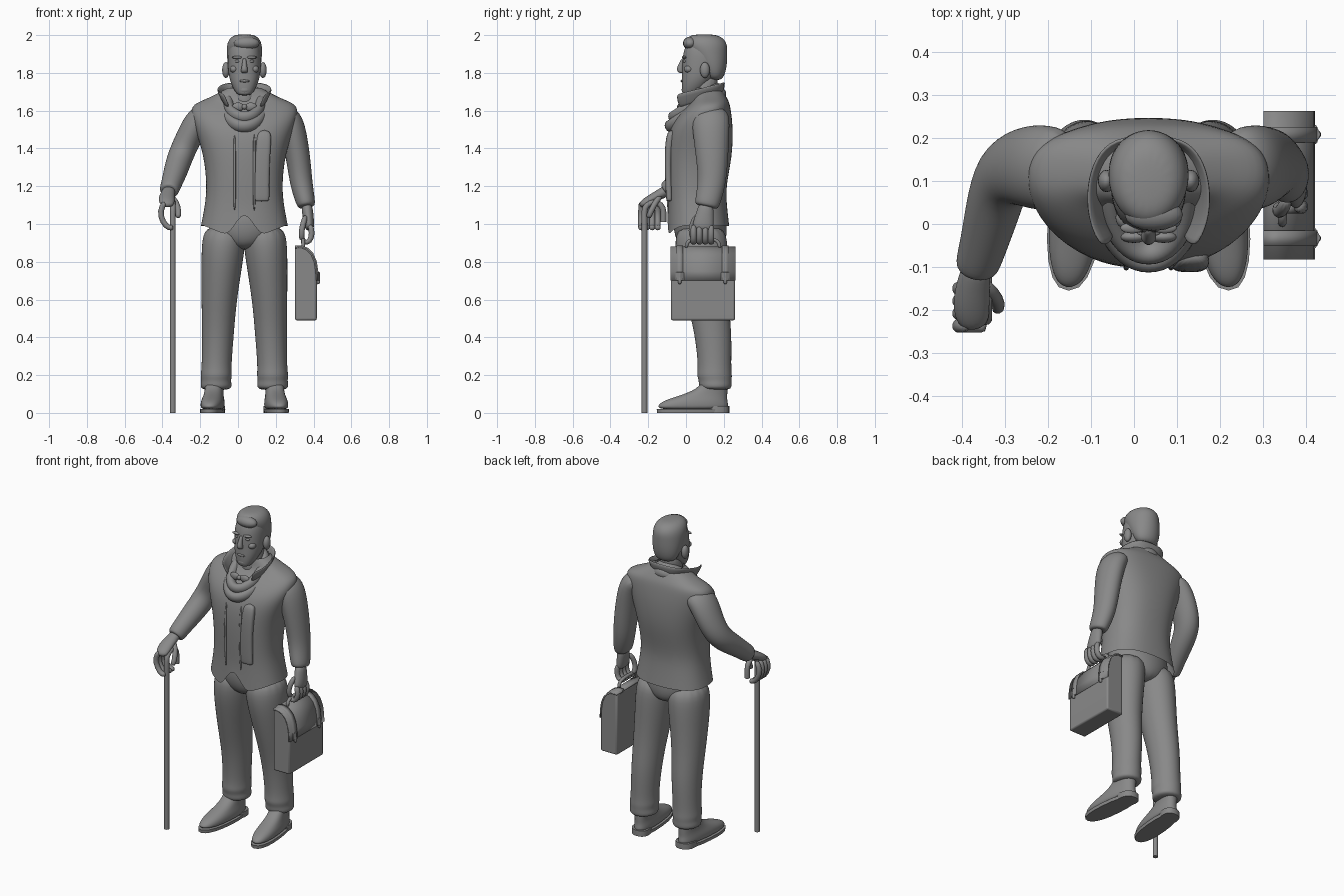
import bpy
import bmesh
from math import sin, cos, pi, radians, copysign
from mathutils import Vector, Matrix

default_cube = bpy.data.objects.get("Cube")
if default_cube:
    bpy.data.objects.remove(default_cube, do_unlink=True)

grey = bpy.data.materials.new("plain_grey")
grey.use_nodes = True
grey.diffuse_color = (.25, .25, .25, 1)
grey.node_tree.nodes["Principled BSDF"].inputs["Base Color"].default_value = grey.diffuse_color

AXIS_X, AXIS_Y, AXIS_Z = Vector((1, 0, 0)), Vector((0, 1, 0)), Vector((0, 0, 1))
MID = .034          # the body stands slightly off the model centre
SIDES = {"right": -1, "left": 1}


def finish(name, bm, subdiv=0, thickness=0, bevel=0):
    """Turn a bmesh into a smooth shaded object with its modifiers."""
    bmesh.ops.recalc_face_normals(bm, faces=bm.faces)
    data = bpy.data.meshes.new(name)
    bm.to_mesh(data)
    bm.free()
    data.materials.append(grey)
    data.shade_smooth()
    if not subdiv:
        data.set_sharp_from_angle(angle=radians(45))
    part = bpy.data.objects.new(name, data)
    bpy.context.collection.objects.link(part)
    if thickness:
        part.modifiers.new("thickness", "SOLIDIFY").thickness = thickness
    if bevel:
        rounding = part.modifiers.new("rounding", "BEVEL")
        rounding.width = bevel
        rounding.segments = 2
    if subdiv:
        part.modifiers.new("smoothing", "SUBSURF").levels = subdiv
        part.modifiers["smoothing"].render_levels = subdiv
    return part


def skin(name, rows, wrap=True, closed=False, cap=True, **options):
    """Join rows of points with quads."""
    bm = bmesh.new()
    grid = [[bm.verts.new(point) for point in row] for row in rows]
    count = len(rows[0])
    pairs = list(zip(grid, grid[1:]))
    if closed:
        pairs.append((grid[-1], grid[0]))
    for low, high in pairs:
        for i in range(count if wrap else count - 1):
            j = (i + 1) % count
            bm.faces.new((low[i], low[j], high[j], high[i]))
    if cap and not closed:
        bm.faces.new(grid[0])
        bm.faces.new(grid[-1])
    return finish(name, bm, **options)


def power_of(value, power):
    return copysign(abs(value) ** power, value)


def rings(sections, ref=AXIS_Y, sides=16, power=1, flat=False, closed=False):
    """Oval rings (x, y, z, radius, radius) set level or across the path."""
    centres = [Vector(s[:3]) for s in sections]
    last = len(centres) - 1
    rows = []
    for i, section in enumerate(sections):
        u, v = AXIS_X, AXIS_Y
        if not flat:
            ahead = centres[(i + 1) % (last + 1) if closed else min(i + 1, last)]
            behind = centres[i - 1 if closed else max(i - 1, 0)]
            along = (ahead - behind).normalized()
            u = along.cross(ref).normalized()
            v = u.cross(along)
        turns = [2 * pi * k / sides for k in range(sides)]
        rows.append([centres[i] + u * section[3] * power_of(cos(a), power)
                     + v * section[4] * power_of(sin(a), power) for a in turns])
    return rows


def loft(name, sections, subdiv=2, **shape):
    return skin(name, rings(sections, **shape), closed=shape.get("closed", False), subdiv=subdiv)


def stack(name, levels, **shape):
    """Level rings (z, y, width, depth) on the body's centre line."""
    return loft(name, [(MID, y, z, w, d) for z, y, w, d in levels], flat=True, **shape)


def tube(name, points, radius, ref=AXIS_Y, subdiv=1):
    return loft(name, [(*p, radius, radius) for p in points], ref=ref, sides=10, subdiv=subdiv)


def ball(name, place, size):
    bm = bmesh.new()
    bmesh.ops.create_uvsphere(bm, u_segments=16, v_segments=10, radius=1,
                              matrix=Matrix.LocRotScale(Vector(place), None, Vector(size)))
    return finish(name, bm)


# Jacket, with a pointed and notched front hem
jacket_rows = rings([(MID, y, z, w, d) for z, y, w, d in (
    (.99, .065, .232, .165), (1.1, .06, .21, .157), (1.2, .055, .2, .157),
    (1.36, .07, .215, .177), (1.5, .078, .262, .172), (1.58, .1, .287, .142),
    (1.635, .125, .28, .108), (1.665, .13, .19, .09), (1.72, .115, .09, .07))],
    flat=True, sides=24, power=.82)
for point in jacket_rows[0]:
    reach = abs(point.x - MID)
    if point.y < .05:
        point.z = 1.1 if reach < .03 else .905 + reach * .4
skin("jacket", jacket_rows, cap=False, subdiv=2)
for side, sign in SIDES.items():
    loft(side + "_jacket_edge", [(MID + sign * .052, y, z, .007, .007) for z, y in (
        (1.06, -.093), (1.2, -.1), (1.35, -.104), (1.48, -.09))], sides=8, subdiv=1)

# Sleeves
loft("right_sleeve", [
    (-.14, .13, 1.595, .055, .085), (-.205, .13, 1.565, .075, .105),
    (-.26, .135, 1.46, .07, .095), (-.305, .12, 1.36, .069, .08),
    (-.327, .04, 1.29, .066, .068), (-.35, -.05, 1.22, .056, .056),
    (-.366, -.1, 1.175, .053, .053), (-.367, -.107, 1.17, .04, .04)])
loft("left_sleeve", [
    (.21, .13, 1.595, .055, .085), (.275, .13, 1.565, .075, .105),
    (.306, .135, 1.43, .068, .094), (.325, .14, 1.3, .064, .082),
    (.337, .135, 1.2, .06, .074), (.362, .11, 1.1, .051, .068),
    (.363, .108, 1.09, .04, .055)])

# Trousers
stack("trouser_seat", [(1.12, .07, .18, .13), (1, .073, .205, .146),
                       (.92, .08, .17, .14), (.86, .085, .07, .1)])
for side, sign in SIDES.items():
    loft(side + "_trouser_leg", [(MID + sign * x, y, z, w, d) for x, y, z, w, d in (
        (.1, .08, 1, .115, .13), (.112, .08, .88, .118, .145),
        (.122, .092, .75, .108, .132), (.135, .115, .58, .094, .112),
        (.14, .145, .42, .086, .1), (.148, .152, .24, .079, .088),
        (.149, .15, .2, .086, .096), (.15, .155, .17, .079, .088),
        (.15, .155, .14, .087, .09), (.15, .158, .12, .07, .075))], flat=True)

# Shoes turned slightly outwards
for side, sign in SIDES.items():
    def shoe_part(name, levels, subdiv):
        rows = rings([(MID + sign * .163, y, z, w, d) for z, y, w, d in levels], flat=True, sides=20, power=.85)
        for row in rows:
            for p in row:
                p.x += sign * .09 * (.1 - p.y)
        skin(side + name, rows, subdiv=subdiv)

    shoe_part("_shoe_upper", [(.015, .036, .056, .186), (.04, .037, .062, .19), (.065, .05, .06, .17),
                              (.09, .09, .052, .13), (.125, .14, .048, .08), (.18, .155, .055, .062)], 2)
    shoe_part("_shoe_sole", [(0, .035, .062, .188), (.02, .035, .064, .19)], 0)
    shoe_part("_shoe_heel", [(0, .17, .055, .06), (.036, .17, .055, .06)], 0)
    for row in range(3):
        y, z = .01 + row * .027, .092 + row * .017
        for slant in (-1, 1):
            tube(side + "_shoe_lace", [(MID + sign * .17 + k * .032, y - slant * k * .012, z - abs(k) * .012)
                                       for k in (-1, 0, 1)], .006)

# Neck, head and hair
stack("neck", [(1.6, .085, .07, .07), (1.7, .095, .064, .066), (1.8, .115, .062, .065)])
stack("head", [(1.68, .015, .03, .03), (1.697, .028, .05, .05), (1.75, .053, .076, .078),
               (1.8, .074, .087, .096), (1.86, .09, .09, .112), (1.92, .098, .09, .113),
               (1.97, .1, .07, .09), (1.985, .1, .03, .04)], power=.9)
stack("hair", [(1.76, .155, .05, .03), (1.79, .15, .078, .058), (1.85, .137, .092, .083),
               (1.91, .117, .096, .104), (1.95, .106, .095, .115), (1.985, .1, .08, .1),
               (2.005, .095, .045, .06)])
ball("hair_quiff", (MID + .012, .022, 1.957), (.068, .038, .034))
loft("nose", [(MID, -.012, 1.88, .01, .01), (MID, -.024, 1.85, .011, .014),
              (MID, -.034, 1.815, .019, .02), (MID, -.022, 1.798, .018, .014)], flat=True)
ball("lips", (MID, -.02, 1.757), (.028, .009, .007))
ball("chin", (MID, -.003, 1.71), (.032, .02, .022))
for side, sign in SIDES.items():
    ball(side + "_ear", (MID + sign * .098, .1, 1.815), (.02, .026, .042))
    ball(side + "_eyebrow", (MID + sign * .038, -.009, 1.882), (.028, .013, .008))
    ball(side + "_eye", (MID + sign * .036, -.004, 1.861), (.015, .011, .008))
    ball(side + "_cheekbone", (MID + sign * .055, .015, 1.82), (.022, .026, .02))
    ball(side + "_bow_tie_wing", (MID + sign * .034, -.03, 1.62), (.032, .014, .023))
ball("bow_tie_knot", (MID, -.035, 1.62), (.014, .014, .014))

# Upturned collar and looped scarf
turns = [radians(-52 + 284 * k / 20) for k in range(21)]
collar_rows = [[(MID + width * power_of(cos(a), .6), .06 + depth * sin(a), base + .035 * sin(a))
                for a in turns] for width, depth, base in
               ((.1, .115, 1.645), (.118, .132, 1.68), (.138, .138, 1.718))]
skin("collar", collar_rows, wrap=False, cap=False, subdiv=1, thickness=.012)
for name, scale, lift in (("outer_scarf_loop", 1, 0), ("inner_scarf_loop", .86, .035)):
    loop = [2 * pi * k / 24 for k in range(24)]
    loft(name, [(MID + .1 * scale * cos(a), .05 + .135 * scale * sin(a),
                 1.605 + lift + .09 * scale * sin(a), .03, .036) for a in loop],
         ref=Vector((0, -.55, .83)), sides=10, closed=True, subdiv=1)
loft("scarf_tail", [(.14, -.075, 1.5, .038, .022), (.135, -.093, 1.42, .04, .02),
                    (.125, -.095, 1.28, .04, .018), (.125, -.088, 1.13, .042, .018),
                    (.125, -.088, 1.12, .04, .014)], flat=True, power=.7)

# Right hand resting on the cane
loft("right_palm", [(-.36, -.08, 1.19, .032, .032), (-.375, -.14, 1.155, .04, .028),
                    (-.38, -.2, 1.125, .045, .024), (-.37, -.245, 1.095, .032, .018)], ref=AXIS_Z)
for i in range(4):
    y = -.237 + i * .029
    tube("right_finger", [(-.385, y, 1.12), (-.415, y, 1.07), (-.4, y, 1.01),
                          (-.365, y, .975), (-.342, y, .985)], .017)
tube("right_thumb", [(-.36, -.13, 1.15), (-.325, -.16, 1.12), (-.312, -.19, 1.06), (-.32, -.2, 1.03)], .016)
hook = [(-.345, -.17 - .05 * cos(pi * k / 8), 1.065 + .05 * sin(pi * k / 8)) for k in range(9)]
tube("cane", [(-.345, -.22, 0), (-.345, -.22, .02), (-.345, -.22, 1)] + hook
     + [(-.345, -.12, 1.01)], .0155, ref=AXIS_X, subdiv=0)

# Left hand gripping the case
loft("left_palm", [(.363, .108, 1.11, .03, .04), (.37, .1, 1.05, .03, .048),
                   (.377, .09, .995, .028, .058), (.38, .088, .965, .02, .05)])
for i in range(4):
    y = .04 + i * .031
    tube("left_finger", [(.38, y, 1), (.395, y, .95), (.38, y, .905), (.352, y, .9), (.338, y, .92)], .017)
tube("left_thumb", [(.36, .06, 1.05), (.34, .025, .99), (.335, .03, .94), (.34, .045, .915)], .016)

# Satchel case with a curved lid
lid = [(.302, .875), (.335, .877), (.365, .865), (.39, .84), (.407, .8), (.415, .75), (.417, .7)]
outline = lid + [(.417, .49), (.302, .49)]
skin("case_body", [[(x, y, z) for x, z in outline] for y in (-.08, .26)], bevel=.009)


def lid_band(name, points, start, end, thickness):
    band = skin(name, [[(x, y, z) for x, z in points] for y in (start, end)],
                wrap=False, cap=False, thickness=thickness)
    band.modifiers["thickness"].offset = 0


lid_band("case_lid", lid, -.083, .263, .008)
for y in (-.033, .208):
    lid_band("case_strap", lid, y - .018, y + .018, .02)
    skin("strap_buckle", rings([(.422, y, z, .013, .024) for z in (.7, .745)], flat=True, sides=4), bevel=.003)
    tube("strap_end", [(.424, y, .73), (.427, y, .7), (.422, y, .68)], .01)
tube("case_handle", [(.345, 0, .87), (.345, .005, .905), (.345, .03, .922), (.345, .15, .922),
                     (.345, .175, .905), (.345, .18, .87)], .011, ref=AXIS_X)
